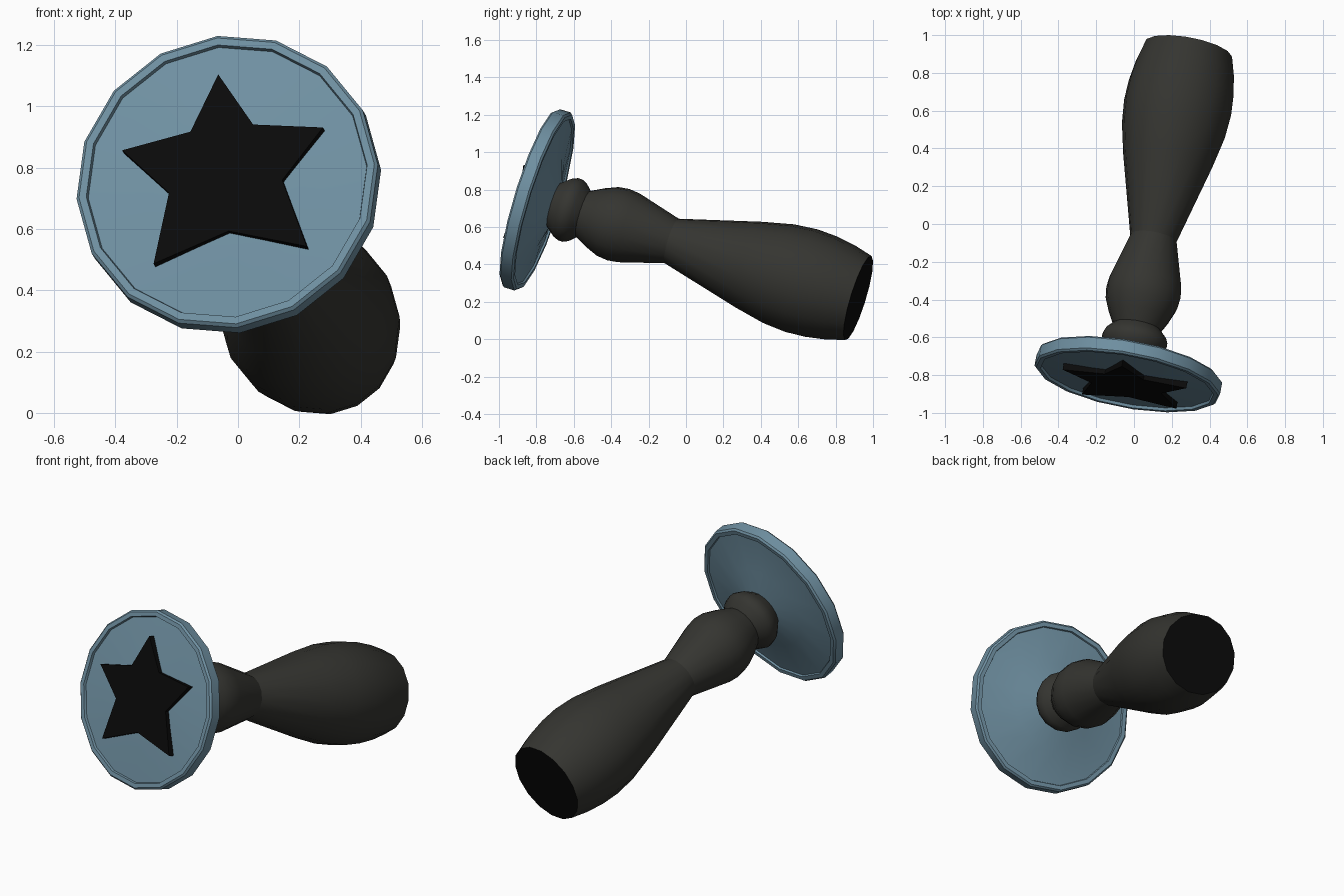
import bpy, bmesh, math
from mathutils import Matrix, Vector

if "Cube" in bpy.data.objects:
    bpy.data.objects.remove(bpy.data.objects["Cube"])

# Tilted frame: local z = stamp front, local y = star's top point
n = Vector((-0.174, -0.942, 0.288)).normalized()
u = Vector((-0.062, 0.306, 0.95))
u = (u - n * u.dot(n)).normalized()
r = u.cross(n)
FRAME = Matrix.Translation((-0.03, -0.795, 0.745)) @ Matrix((r, u, n)).transposed().to_4x4()
SIDES = 16


def material(name, rgb):
    m = bpy.data.materials.new(name)
    m.diffuse_color = (*rgb, 1)
    m.use_nodes = True
    m.node_tree.nodes["Principled BSDF"].inputs["Base Color"].default_value = m.diffuse_color
    return m


blue = material("blue", (0.16, 0.28, 0.36))
grey = material("dark_grey", (0.035, 0.035, 0.03))
black = material("black", (0.003, 0.003, 0.003))


def finish(name, bm, mat, smooth=True):
    bmesh.ops.recalc_face_normals(bm, faces=bm.faces)
    me = bpy.data.meshes.new(name)
    bm.to_mesh(me)
    bm.free()
    me.transform(FRAME)
    me.materials.append(mat)
    ob = bpy.data.objects.new(name, me)
    bpy.context.collection.objects.link(ob)
    if smooth:
        bpy.ops.object.select_all(action='DESELECT')
        ob.select_set(True)
        bpy.context.view_layer.objects.active = ob
        bpy.ops.object.shade_smooth_by_angle(angle=math.radians(30))
    return ob


def lathe(name, profile, mat):
    """Turn (radius, distance behind the disc centre) points around the axis."""
    bm = bmesh.new()
    rings = []
    for rad, s in profile:
        if rad == 0:
            rings.append([bm.verts.new((0, 0, -s))] * SIDES)
            continue
        rings.append([bm.verts.new((rad * math.sin(a), rad * math.cos(a), -s))
                      for a in (2 * math.pi * i / SIDES for i in range(SIDES))])
    for a, b in zip(rings, rings[1:]):
        for i in range(SIDES):
            j = (i + 1) % SIDES
            bm.faces.new(list(dict.fromkeys((a[i], a[j], b[j], b[i]))))
    return finish(name, bm, mat)


# Round plate with raised rim and gently domed faces
lathe("stamp_disc", [(0, -0.055), (0.25, -0.043), (0.462, -0.025), (0.466, -0.04),
                     (0.49, -0.04), (0.5, -0.03), (0.5, 0.03), (0.49, 0.04),
                     (0.466, 0.04), (0.462, 0.03), (0.25, 0.06), (0.12, 0.10), (0, 0.11)], blue)

# Handle: collar, bulb and long flared grip
lathe("collar", [(0.12, 0.09), (0.163, 0.145), (0.175, 0.175), (0.175, 0.20),
                 (0.163, 0.227), (0.13, 0.262)], grey)
lathe("handle_bulb", [(0.13, 0.262), (0.165, 0.33), (0.193, 0.40), (0.2, 0.46),
                      (0.193, 0.52), (0.125, 0.763)], grey)
lathe("grip", [(0.125, 0.763), (0.24, 1.2), (0.277, 1.37), (0.288, 1.5),
               (0.282, 1.61), (0.264, 1.72), (0.236, 1.822)], grey)
lathe("grip_end", [(0.236, 1.822), (0, 1.822)], black)

# Star: right half outline mirrored to the left
half = [(0, 0.356), (0.104, 0.172), (0.333, 0.135), (0.188, -0.028),
        (0.254, -0.263), (0, -0.181)]
outline = half + [(-x, y) for x, y in half[-2:0:-1]]
bm = bmesh.new()
face = bm.faces.new([bm.verts.new((x, y, 0.02)) for x, y in outline])
ext = bmesh.ops.extrude_face_region(bm, geom=[face])
bmesh.ops.translate(bm, vec=(0, 0, 0.05),
                    verts=[v for v in ext["geom"] if isinstance(v, bmesh.types.BMVert)])
finish("star", bm, black, smooth=False)
